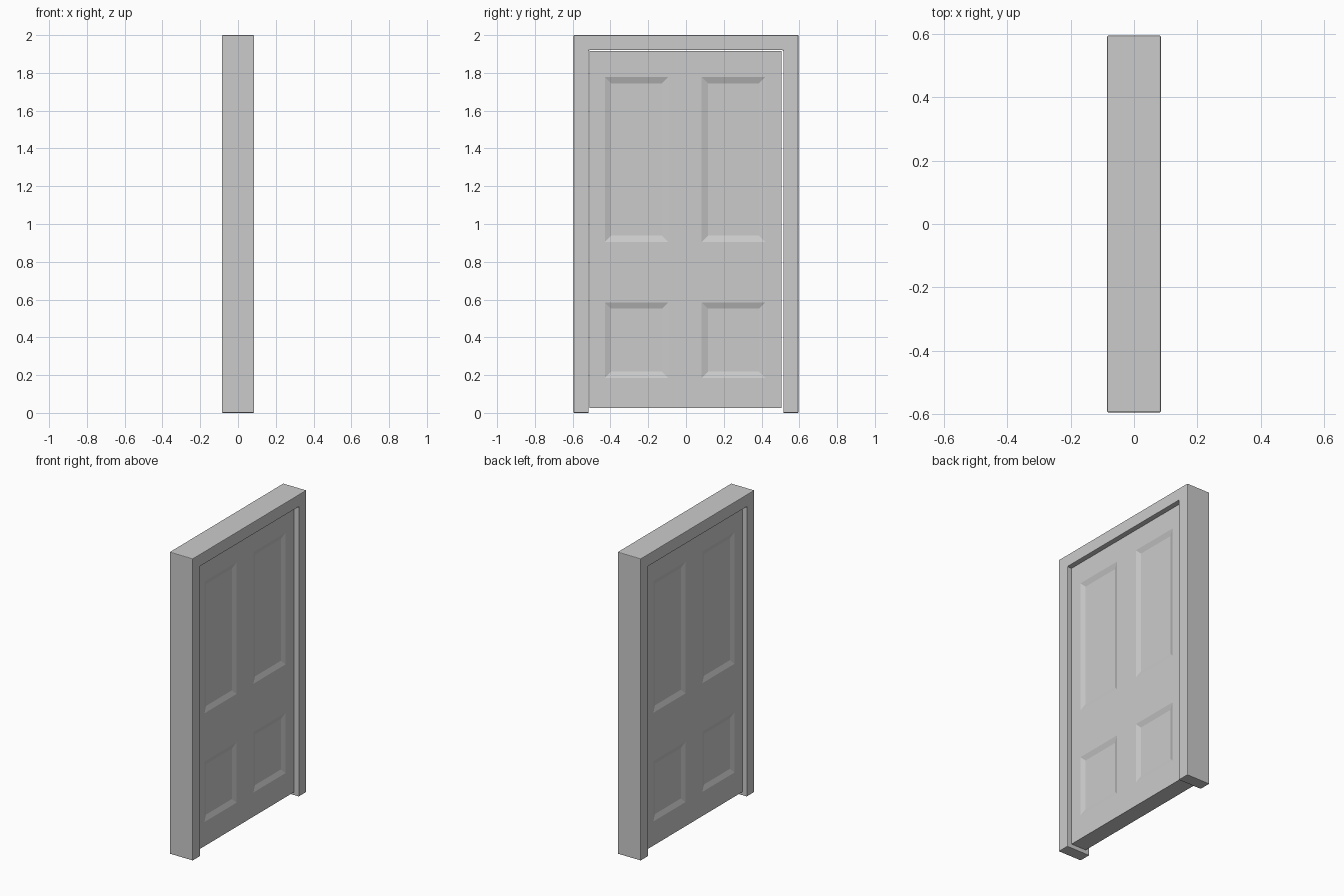
import bpy, bmesh

if "Cube" in bpy.data.objects:
    bpy.data.objects.remove(bpy.data.objects["Cube"])


def extrude_x(bm, faces, half):
    """Thicken flat faces lying at x = -half into a closed solid reaching x = +half."""
    res = bmesh.ops.extrude_face_region(bm, geom=faces, use_keep_orig=True)
    verts = [g for g in res["geom"] if isinstance(g, bmesh.types.BMVert)]
    bmesh.ops.translate(bm, verts=verts, vec=(2 * half, 0, 0))
    bmesh.ops.recalc_face_normals(bm, faces=bm.faces[:])


def finish(bm, name):
    mesh = bpy.data.meshes.new(name)
    bm.to_mesh(mesh)
    bm.free()
    obj = bpy.data.objects.new(name, mesh)
    bpy.context.collection.objects.link(obj)
    return obj


# Frame: U-shaped profile extruded through the wall thickness
FRAME_HALF = 0.085
outer, inner, top, head = 0.595, 0.515, 2.0, 1.92
profile = [(-outer, 0), (-inner, 0), (-inner, head), (inner, head),
           (inner, 0), (outer, 0), (outer, top), (-outer, top)]
bm = bmesh.new()
face = bm.faces.new([bm.verts.new((-FRAME_HALF, y, z)) for y, z in profile])
extrude_x(bm, [face], FRAME_HALF)
frame = finish(bm, "door_frame")
bevel = frame.modifiers.new("soft_edges", 'BEVEL')
bevel.width = 0.004
bevel.segments = 2
bevel.limit_method = 'ANGLE'

# Door leaf: grid of stiles, rails and panels, with panels recessed on both faces
DOOR_HALF = 0.055
ys = [-0.512, -0.43, -0.093, 0.083, 0.42, 0.505]
zs = [0.025, 0.185, 0.585, 0.905, 1.778, 1.917]
bm = bmesh.new()
grid = [[bm.verts.new((-DOOR_HALF, y, z)) for z in zs] for y in ys]
faces = [bm.faces.new((grid[i][j], grid[i + 1][j], grid[i + 1][j + 1], grid[i][j + 1]))
         for i in range(5) for j in range(5)]
extrude_x(bm, faces, DOOR_HALF)


def is_panel(f):
    c = f.calc_center_median()
    in_y = ys[1] < c.y < ys[2] or ys[3] < c.y < ys[4]
    in_z = zs[1] < c.z < zs[2] or zs[3] < c.z < zs[4]
    return abs(f.normal.x) > 0.9 and in_y and in_z


bm.normal_update()
panels = [f for f in bm.faces if is_panel(f)]
bmesh.ops.inset_individual(bm, faces=panels, thickness=0.033, depth=-0.012,
                           use_even_offset=True)
finish(bm, "door_leaf")
